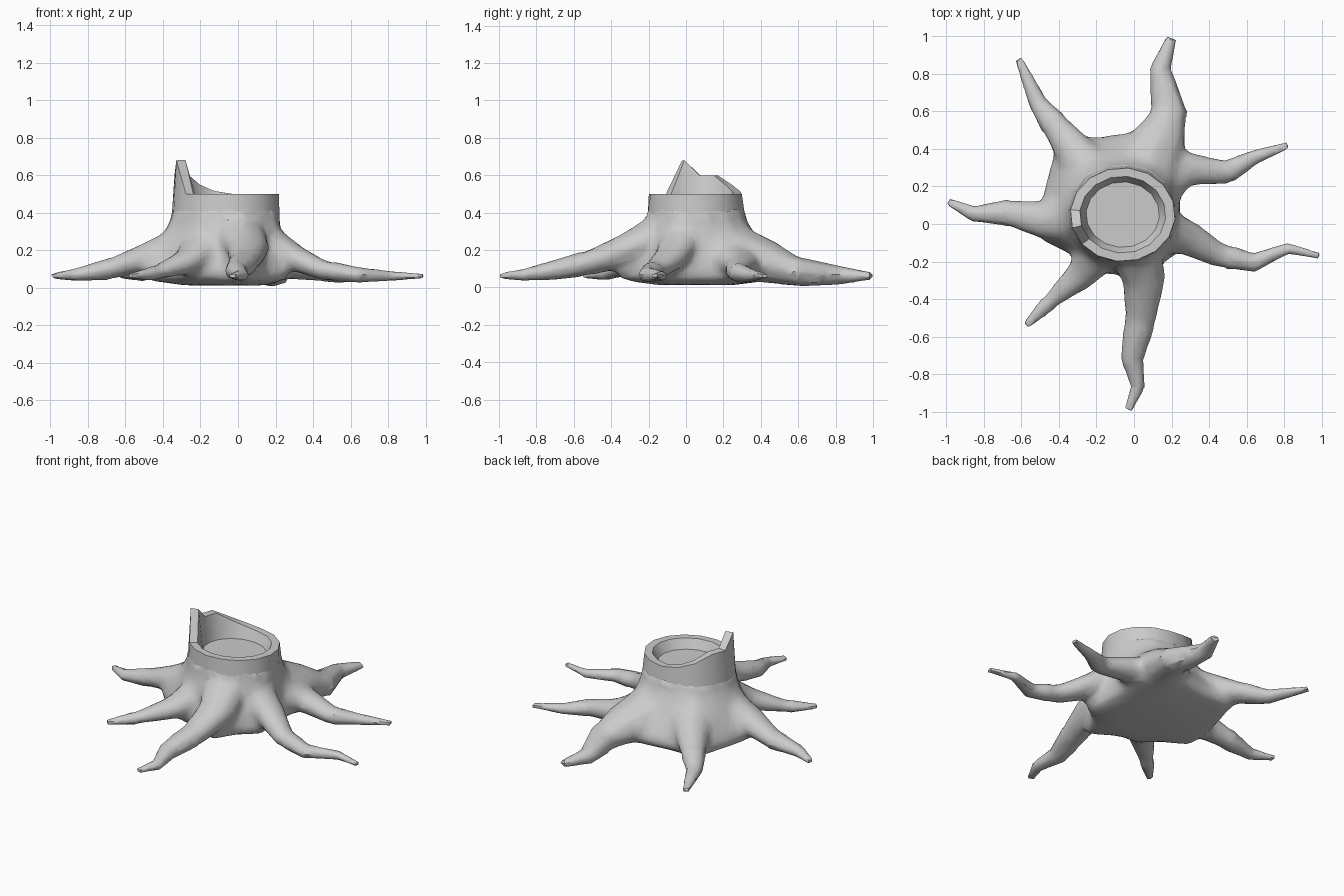
import bpy, bmesh, math
from mathutils import Vector

if "Cube" in bpy.data.objects:
    bpy.data.objects.remove(bpy.data.objects["Cube"])

CENTRE = Vector((-.06, .05, 0))
SEGMENTS = 16


def loft(name, rings):
    """Closed solid skinned through equal-length rings of points."""
    bm = bmesh.new()
    loops = [[bm.verts.new(p) for p in ring] for ring in rings]
    n = len(loops[0])
    for a, b in zip(loops, loops[1:]):
        for i in range(n):
            j = (i + 1) % n
            bm.faces.new((a[i], a[j], b[j], b[i]))
    bm.faces.new(loops[0][::-1])
    bm.faces.new(loops[-1])
    bmesh.ops.recalc_face_normals(bm, faces=bm.faces)
    me = bpy.data.meshes.new(name)
    bm.to_mesh(me)
    bm.free()
    ob = bpy.data.objects.new(name, me)
    bpy.context.collection.objects.link(ob)
    return ob


def root(name, size, start, fall, *path, sides=8):
    """Oval tube from inside the trunk along (x, y) points, sinking and thinning."""
    first = Vector((*path[0], 0)) - CENTRE
    pts = [CENTRE + first.normalized() * .16] + [Vector((*p, 0)) for p in path]
    last = len(pts) - 1
    for i, p in enumerate(pts):
        p.z = .062 + (start - .06) * (1 - i / last) ** fall
    rings = []
    for i, c in enumerate(pts):
        rest = 1 - i / last
        w = size * (.021 + .12 * rest ** 1.35)
        h = size * (.014 + .09 * rest ** 1.1)
        t = (pts[min(i + 1, last)] - pts[max(i - 1, 0)]).normalized()
        side = t.cross(Vector((0, 0, 1))).normalized()
        up = side.cross(t)
        ring = []
        for k in range(sides):
            a = 2 * math.pi * k / sides
            p = c + side * w * math.cos(a) + up * h * math.sin(a)
            p.z = max(p.z, .0)
            ring.append(p)
        rings.append(ring)
    return loft(name, rings)


# Trunk: oval rim with a splintered side, flaring to a lobed foot
splinter = {5: .515, 6: .55, 7: .6, 8: .6, 9: .68}
foot = [.31, .32, .42, .50, .45, .44, .55, .46, .45, .47, .35, .36, .32, .46, .34, .38]


def trunk_ring(z=None, flare=0, scale=1):
    ring = []
    for k in range(SEGMENTS):
        a = math.radians(-6 + 360 * k / SEGMENTS)
        d = Vector((math.cos(a), math.sin(a), 0))
        top = Vector((d.x * .28, d.y * .25, 0)) * scale
        p = CENTRE + top.lerp(d * foot[k], flare)
        p.z = splinter.get(k, .5) if z is None else z
        ring.append(p)
    return ring


base = loft("stump_base", [
    trunk_ring(.012, 0, .8), trunk_ring(.04, .85), trunk_ring(.09, 1), trunk_ring(.17, .75),
    trunk_ring(.27, .4), trunk_ring(.36, .14), trunk_ring(.42, .06)])

# Hollow broken top
rim = loft("stump_rim", [
    trunk_ring(.37, .09), trunk_ring(), trunk_ring(scale=.82), trunk_ring(.44, scale=.7)])

# Roots
roots = [
    root("left_root", 1.05, .26, 2.4, (-.48, .02), (-.68, .06), (-.86, .055), (-.99, .12)),
    root("back_left_root", 1.05, .26, 2.4, (-.37, .46), (-.51, .64), (-.615, .88)),
    root("back_root", 1.45, .22, 3, (.14, .46), (.185, .60), (.14, .83), (.2, .99)),
    root("back_right_root", 1, .2, 3, (.28, .30), (.5, .275), (.64, .355), (.82, .42)),
    root("right_root", .9, .3, 4, (.30, -.08), (.45, -.165), (.64, -.205), (.82, -.13), (.99, -.17)),
    root("front_root", 1.1, .31, 2.4, (.055, -.30), (.035, -.50), (-.01, -.72), (.02, -.87), (-.03, -.99)),
    root("front_left_root", 1, .25, 2.4, (-.28, -.27), (-.45, -.415), (-.575, -.54)),
]


def modify(ob, kind, **settings):
    bpy.context.view_layer.objects.active = ob
    m = ob.modifiers.new(kind, kind)
    for key, value in settings.items():
        setattr(m, key, value)
    bpy.ops.object.modifier_apply(modifier=m.name)


# Fuse the roots into the base, then melt the joints together
for r in roots:
    modify(base, 'BOOLEAN', operation='UNION', solver='EXACT', object=r)
    bpy.data.objects.remove(r)
modify(base, 'REMESH', mode='VOXEL', voxel_size=.014)
bm = bmesh.new()
bm.from_mesh(base.data)
joints = [v for v in bm.verts if v.co.z < .38 and (v.co - CENTRE).xy.length < .62]
for step in range(22):
    bmesh.ops.smooth_vert(bm, verts=joints, factor=.5,
                          use_axis_x=True, use_axis_y=True, use_axis_z=True)
bm.to_mesh(base.data)
bm.free()
modify(base, 'DECIMATE', ratio=.1)

for ob in (base, rim):
    bpy.ops.object.select_all(action='DESELECT')
    ob.select_set(True)
    bpy.context.view_layer.objects.active = ob
    bpy.ops.object.shade_smooth_by_angle(angle=math.radians(40))
